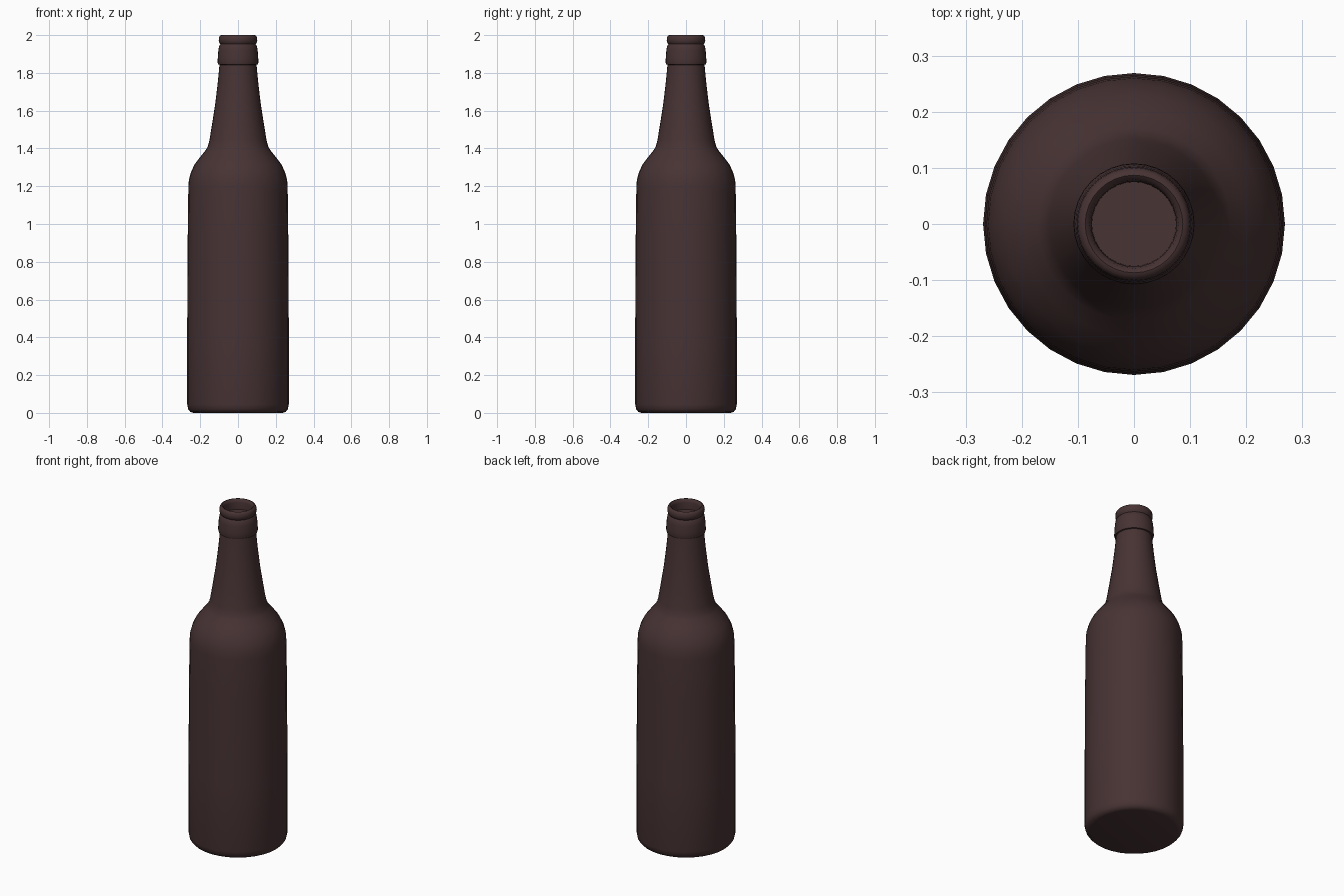
import bpy, bmesh, math

if "Cube" in bpy.data.objects:
    bpy.data.objects.remove(bpy.data.objects["Cube"])

SIDES = 32

glass = bpy.data.materials.new("dark brown glass")
glass.diffuse_color = (0.064, 0.033, 0.034, 1)
glass.use_nodes = True
glass.node_tree.nodes["Principled BSDF"].inputs["Base Color"].default_value = glass.diffuse_color


def lathe(name, profile, mat):
    """Revolve an (r, z) profile about z; ends with r = 0 become fans."""
    bm = bmesh.new()
    rings = []
    for r, z in profile:
        n = 1 if r == 0 else SIDES
        rings.append([bm.verts.new((r * math.cos(2 * math.pi * i / SIDES),
                                    r * math.sin(2 * math.pi * i / SIDES), z))
                      for i in range(n)])
    for a, b in zip(rings, rings[1:]):
        for i in range(SIDES):
            j = (i + 1) % SIDES
            quad = [a[i % len(a)], a[j % len(a)], b[j % len(b)], b[i % len(b)]]
            bm.faces.new(list(dict.fromkeys(quad)))
    bmesh.ops.recalc_face_normals(bm, faces=bm.faces[:])
    me = bpy.data.meshes.new(name)
    bm.to_mesh(me)
    bm.free()
    me.materials.append(mat)
    ob = bpy.data.objects.new(name, me)
    bpy.context.collection.objects.link(ob)
    bpy.ops.object.select_all(action='DESELECT')
    ob.select_set(True)
    bpy.context.view_layer.objects.active = ob
    bpy.ops.object.shade_smooth_by_angle(angle=math.radians(50))
    return ob


profile = [
    # base with rounded edge
    (0, 0), (0.235, 0), (0.252, 0.005), (0.264, 0.02), (0.269, 0.045),
    # body, tapering very slightly upward
    (0.269, 0.45), (0.266, 0.95), (0.263, 1.19),
    # shoulder
    (0.26, 1.235), (0.249, 1.275), (0.23, 1.315), (0.2, 1.355),
    (0.172, 1.39), (0.16, 1.41),
    # neck
    (0.151, 1.445), (0.137, 1.53), (0.12, 1.64), (0.107, 1.75), (0.098, 1.843),
    # collar
    (0.105, 1.845), (0.108, 1.856), (0.107, 1.88), (0.104, 1.92),
    (0.1, 1.942), (0.093, 1.952),
    # lip and mouth recess
    (0.099, 1.96), (0.102, 1.973), (0.1, 1.989), (0.094, 1.998),
    (0.087, 2.0), (0.079, 1.994), (0.076, 1.98), (0.075, 1.94), (0, 1.94),
]
lathe("bottle", profile, glass)
